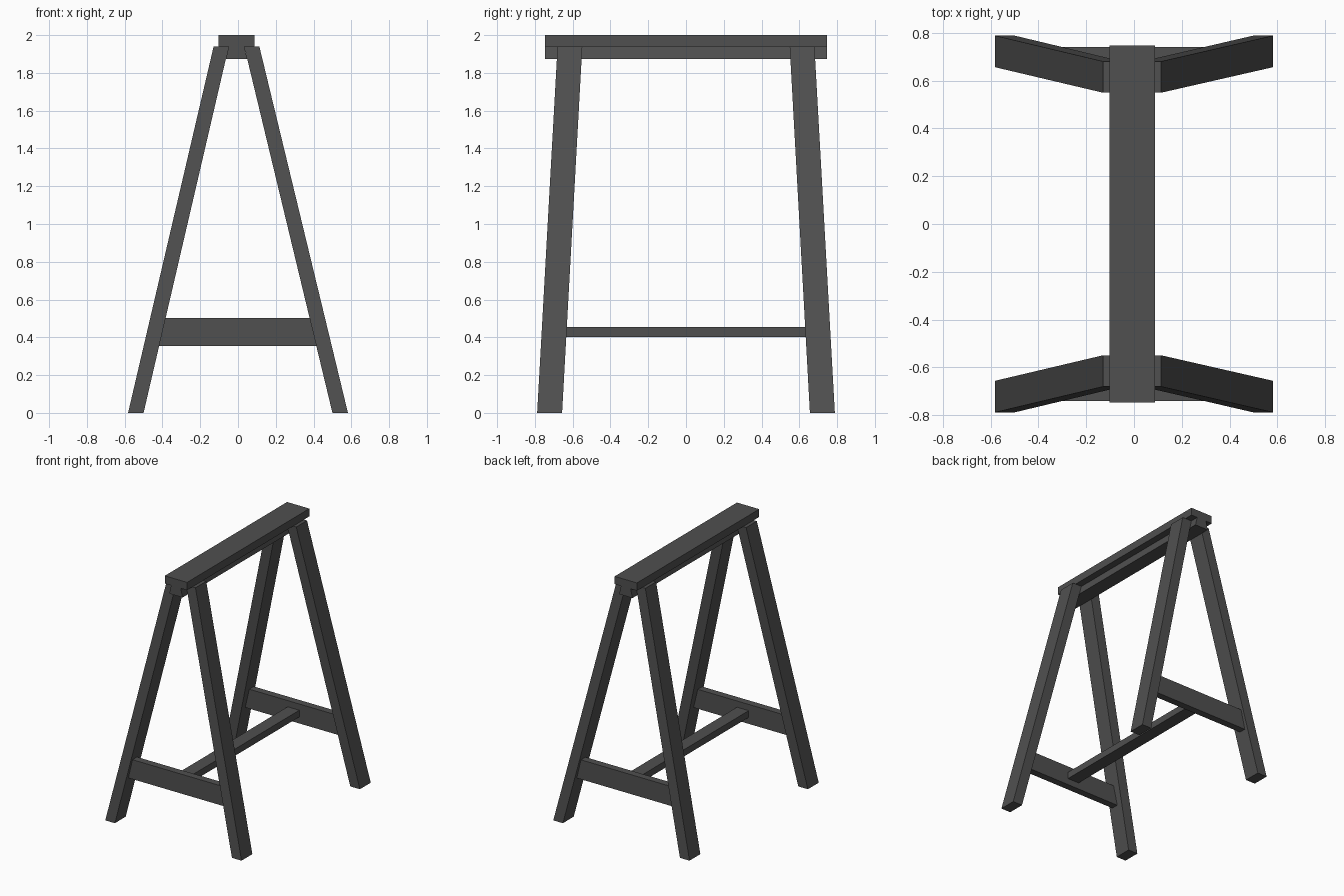
import bpy

if "Cube" in bpy.data.objects:
    bpy.data.objects.remove(bpy.data.objects["Cube"])

# dark timber finish
mat = bpy.data.materials.new("dark_timber")
mat.diffuse_color = (0.08, 0.08, 0.08, 1)
mat.use_nodes = True
mat.node_tree.nodes["Principled BSDF"].inputs["Base Color"].default_value = mat.diffuse_color


def loft(name, a, b):
    """Solid between two matching quads, outward faces."""
    me = bpy.data.meshes.new(name)
    faces = [(3, 2, 1, 0), (4, 5, 6, 7)]
    faces += [(i, (i + 1) % 4, 4 + (i + 1) % 4, 4 + i) for i in range(4)]
    # keep winding outward when the path runs against the quad's normal
    e1 = [a[1][k] - a[0][k] for k in range(3)]
    e2 = [a[2][k] - a[1][k] for k in range(3)]
    d = [b[0][k] - a[0][k] for k in range(3)]
    n = (e1[1] * e2[2] - e1[2] * e2[1], e1[2] * e2[0] - e1[0] * e2[2], e1[0] * e2[1] - e1[1] * e2[0])
    if sum(n[k] * d[k] for k in range(3)) < 0:
        faces = [f[::-1] for f in faces]
    me.from_pydata(list(a) + list(b), [], faces)
    me.materials.append(mat)
    ob = bpy.data.objects.new(name, me)
    bpy.context.collection.objects.link(ob)
    return ob


def rect(x0, x1, y0, y1, z):
    return [(x0, y0, z), (x1, y0, z), (x1, y1, z), (x0, y1, z)]


def along_y(name, profile, y0, y1):
    """Extrude an x/z profile along y."""
    return loft(name, [(x, y0, z) for x, z in profile], [(x, y1, z) for x, z in profile])


# top rail: flat cap with a flared rib under it
C = -0.008
along_y("top_cap", [(C - .095, 1.94), (C + .095, 1.94), (C + .095, 2), (C - .095, 2)], -.746, .746)
along_y("top_rib", [(C - .057, 1.873), (C + .057, 1.873), (C + .041, 1.94), (C - .041, 1.94)], -.746, .746)

# splayed legs, cut level at both ends
for sx, side in ((-1, "left"), (1, "right")):
    for sy, end in ((-1, "front"), (1, "back")):
        bx = sorted((sx * .50, sx * .582))
        tx = sorted((C + sx * .041, C + sx * .121))
        by = sorted((sy * .656, sy * .788))
        ty = sorted((sy * .549, sy * .68))
        loft(f"{end}_{side}_leg", rect(*bx, *by, 0), rect(*tx, *ty, 1.94))

# end boards fitted between each pair of legs
for sy, end in ((-1, "front"), (1, "back")):
    along_y(f"{end}_cross_board",
            [(-.419, .353), (.417, .353), (.382, .503), (-.384, .503)],
            *sorted((sy * .685, sy * .74)))

# long stretcher joining the end boards
along_y("stretcher", [(-.056, .403), (.044, .403), (.044, .455), (-.056, .455)], -.685, .685)
